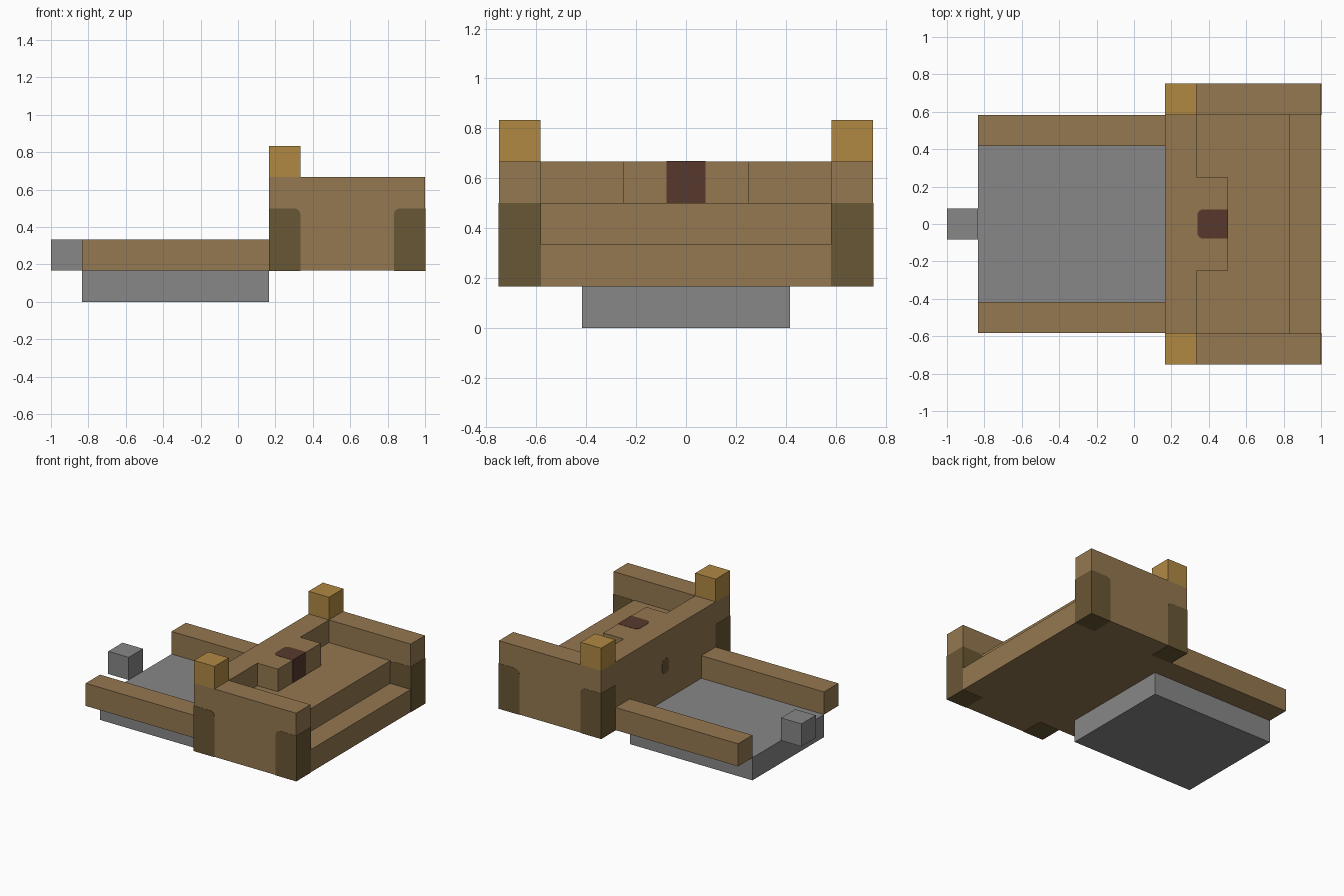
import bpy, bmesh

if "Cube" in bpy.data.objects:
    bpy.data.objects.remove(bpy.data.objects["Cube"])

U = 1 / 6       # the model sits on a grid of sixths
PROUD = 0.01    # how far painted details stand out, in grid units


def material(name, r, g, b):
    linear = [((c / 255 + 0.055) / 1.055) ** 2.4 for c in (r, g, b)] + [1]
    m = bpy.data.materials.new(name)
    m.diffuse_color = linear
    m.use_nodes = True
    m.node_tree.nodes["Principled BSDF"].inputs["Base Color"].default_value = linear
    return m


wood = material("wood brown", 148, 120, 80)
dark = material("dark olive", 105, 87, 53)
gold = material("golden brown", 177, 137, 68)
red = material("dark red brown", 87, 57, 45)
grey = material("grey", 137, 135, 136)


def block(name, x, y, z, mat, pick=None, radius=0.2):
    """Box from ranges in grid units; edges whose middle satisfies pick are rounded."""
    ranges = [sorted(r) for r in (x, y, z)]
    bm = bmesh.new()
    bmesh.ops.create_cube(bm, size=1)
    for v in bm.verts:
        v.co = [r[0] if c < 0 else r[1] for c, r in zip(v.co, ranges)]
    if pick:
        edges = [e for e in bm.edges if pick((e.verts[0].co + e.verts[1].co) / 2)]
        bmesh.ops.bevel(bm, geom=edges, offset=radius, segments=4,
                        profile=0.5, affect='EDGES')
    bmesh.ops.scale(bm, vec=(U, U, U), verts=bm.verts)
    bmesh.ops.recalc_face_normals(bm, faces=bm.faces)
    mesh = bpy.data.meshes.new(name)
    bm.to_mesh(mesh)
    bm.free()
    mesh.materials.append(mat)
    obj = bpy.data.objects.new(name, mesh)
    bpy.context.collection.objects.link(obj)
    return obj


# Grey lower tray and end knob
block("tray", (-5, 1), (-2.5, 2.5), (0, 1), grey)
block("end_knob", (-6, -5), (-0.5, 0.5), (1, 2), grey)

# Central body: cross wall, raised deck, low step and bulge
block("cross_wall", (1, 2), (-3.5, 3.5), (1, 4), wood)
block("deck", (2, 5), (-3.5, 3.5), (1, 3), wood)
block("step", (5, 6), (-3.5, 3.5), (1, 2), wood)
block("bulge", (2, 3), (-1.5, 1.5), (3, 4), wood)

# Dark inlay wrapped over the top and outer face of the bulge
block("bulge_inlay", (2.03, 3 + PROUD), (-0.47, 0.47), (3, 4 + PROUD), red,
      lambda c: c.x < 2.1 and 3.2 < c.z < 3.8)

# Small rounded spot on the tray side of the wall
block("wall_spot", (1 - PROUD, 1.1), (-0.24, 0.24), (2.18, 2.84), dark,
      lambda c: 1 < c.x < 1.09)

# Mirrored side parts
for s, side in ((1, "left"), (-1, "right")):
    block(side + "_rail", (-5, 1), (s * 2.5, s * 3.5), (1, 2), wood)
    block(side + "_arm", (1, 6), (s * 3.5, s * 4.5), (1, 4), wood)
    block(side + "_post", (1, 2), (s * 3.5, s * 4.5), (4, 5), gold)
    # Dark corner patches with the upper inner corner rounded
    for end, x in (("inner", (1 - PROUD, 2)), ("outer", (5, 6 + PROUD))):
        inside = 2 if end == "inner" else 5
        block(f"{side}_{end}_corner_patch", x,
              (s * (3.5 - PROUD), s * (4.5 + PROUD)), (1 - PROUD, 3), dark,
              lambda c: abs(c.x - inside) < 0.01 and c.z > 2.9
              and abs(abs(c.y) - 4) < 0.1)
